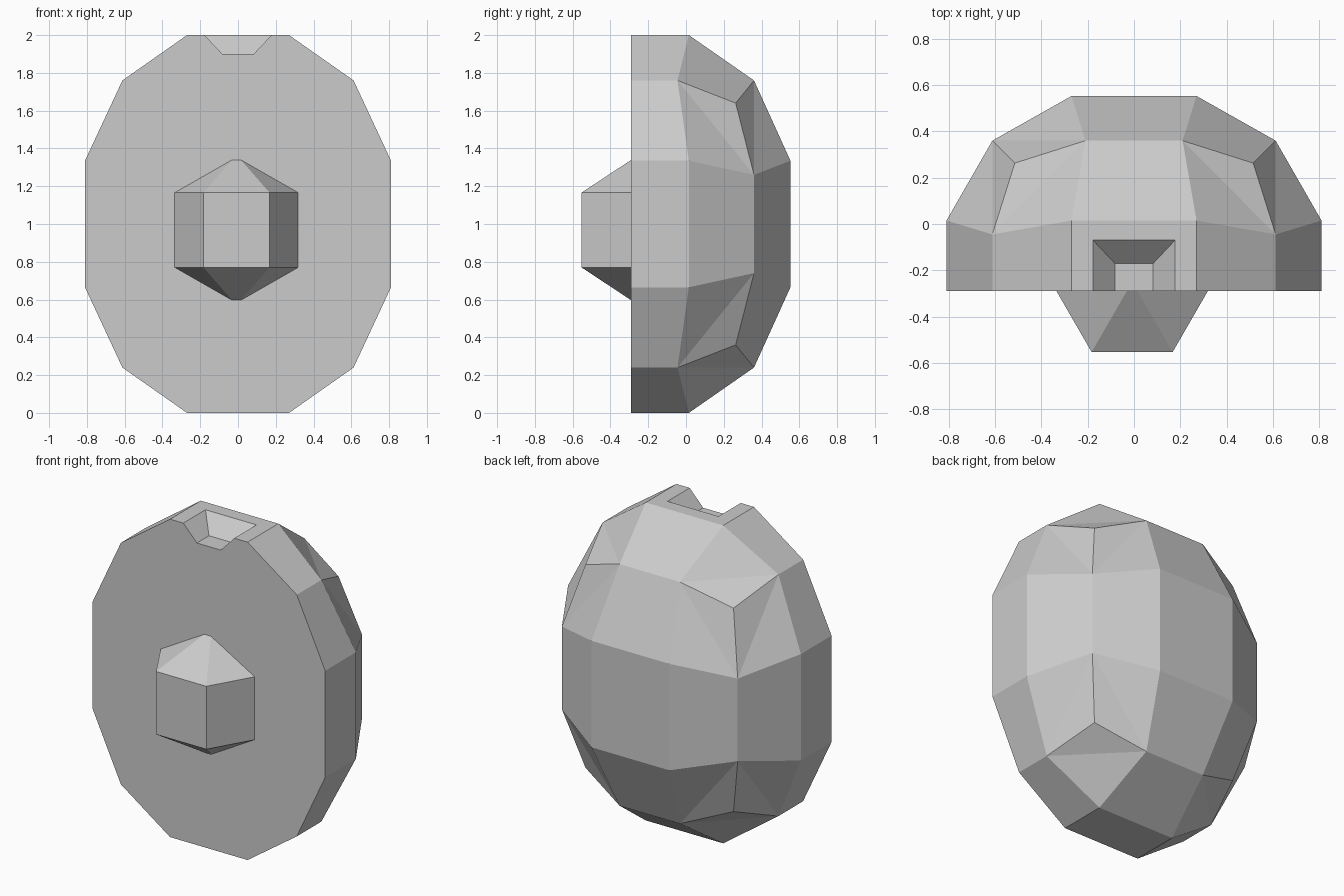
import bpy, bmesh
from mathutils import Matrix

default = bpy.data.objects.get("Cube")
if default:
    bpy.data.objects.remove(default, do_unlink=True)

grey = bpy.data.materials.new("plain grey")
grey.use_nodes = True
COLOUR = (0.6, 0.6, 0.6, 1)
grey.diffuse_color = COLOUR
grey.node_tree.nodes["Principled BSDF"].inputs["Base Color"].default_value = COLOUR


def finish(name, bm, location):
    bmesh.ops.recalc_face_normals(bm, faces=bm.faces)
    mesh = bpy.data.meshes.new(name)
    bm.to_mesh(mesh)
    bm.free()
    mesh.materials.append(grey)
    obj = bpy.data.objects.new(name, mesh)
    obj.location = location
    bpy.context.collection.objects.link(obj)
    return obj


# Body: one quarter of a faceted half-egg, mirrored sideways and top to bottom
FRONT = -0.29
pts = {
    "top": (0.27, 0.015, 1), "side": (0.81, 0.015, 0.335), "back": (0.27, 0.553, 0.335),
    "top_side": (0.612, -0.045, 0.76), "top_back": (0.21, 0.36, 0.76),
    "side_back": (0.612, 0.36, 0.26), "corner": (0.515, 0.263, 0.64),
}
bm = bmesh.new()
cache = {}


def vert(key):
    # Suffixes drop a point onto the front (f), the middle (m) or the waist (w)
    name, _, flags = key.partition(".")
    x, y, z = pts[name]
    co = (0 if "m" in flags else x, FRONT if "f" in flags else y, 0 if "w" in flags else z)
    if co not in cache:
        cache[co] = bm.verts.new(co)
    return cache[co]


patches = [
    "top.fm top.f top top.m", "top.m top top_back top_back.m",
    "top_back.m top_back back back.m", "back.m back back.w back.mw",
    "back side_back side_back.w back.w", "side_back side side.w side_back.w",
    "side side.f side.fw side.w", "top top.f top_side.f top_side",
    "top_side top_side.f side.f side",
    "top top_side top_back", "side side_back top_side", "back top_back side_back",
    "corner top_back top_side", "corner top_side side_back", "corner side_back top_back",
    "top.fm top.f top_side.f side.f side.fw side.fmw",
]
for patch in patches:
    bm.faces.new([vert(k) for k in patch.split()])
body = finish("body", bm, (0, 0, 1))
mirror = body.modifiers.new("mirror", "MIRROR")
mirror.use_axis = (True, False, True)
mirror.merge_threshold = 0.0005

# Notch: tapered cutter opening to the front and the top
bm = bmesh.new()
rings = []
for z, half, rear in ((1.9, 0.083, -0.17), (2.1, 0.272, 0.03)):
    rings.append([bm.verts.new((sx * half, y, z))
                  for sx, y in ((-1, -0.5), (1, -0.5), (1, rear), (-1, rear))])
low, high = rings
bm.faces.new(low)
bm.faces.new(high)
for i in range(4):
    j = (i + 1) % 4
    bm.faces.new((low[i], low[j], high[j], high[i]))
cutter = finish("notch_cutter", bm, (0, 0, 0))
cutter.hide_render = True
cutter.hide_viewport = True
cutter.display_type = "WIRE"
cut = body.modifiers.new("notch", "BOOLEAN")
cut.object = cutter
cut.operation = "DIFFERENCE"
cut.solver = "EXACT"

# Knob: six-sided column with pointed ends, half sunk into the flat front
bm = bmesh.new()
RADIUS, HALF, TIP = 0.35, 0.198, 0.2
bmesh.ops.create_cone(bm, cap_ends=True, segments=6, radius1=RADIUS, radius2=RADIUS,
                      depth=2 * HALF, matrix=Matrix.Rotation(0.5235988, 4, "Z"))
if not any(abs(v.co.y) < 0.001 for v in bm.verts):
    bmesh.ops.rotate(bm, verts=bm.verts, matrix=Matrix.Rotation(0.5235988, 3, "Z"))
for cap in [f for f in bm.faces if len(f.verts) == 6]:
    up = 1 if cap.calc_center_median().z > 0 else -1
    centre = bmesh.ops.poke(bm, faces=[cap])["verts"][0]
    centre.co.z = up * (HALF + TIP)
knob = finish("knob", bm, (-0.008, -0.25, 0.968))
